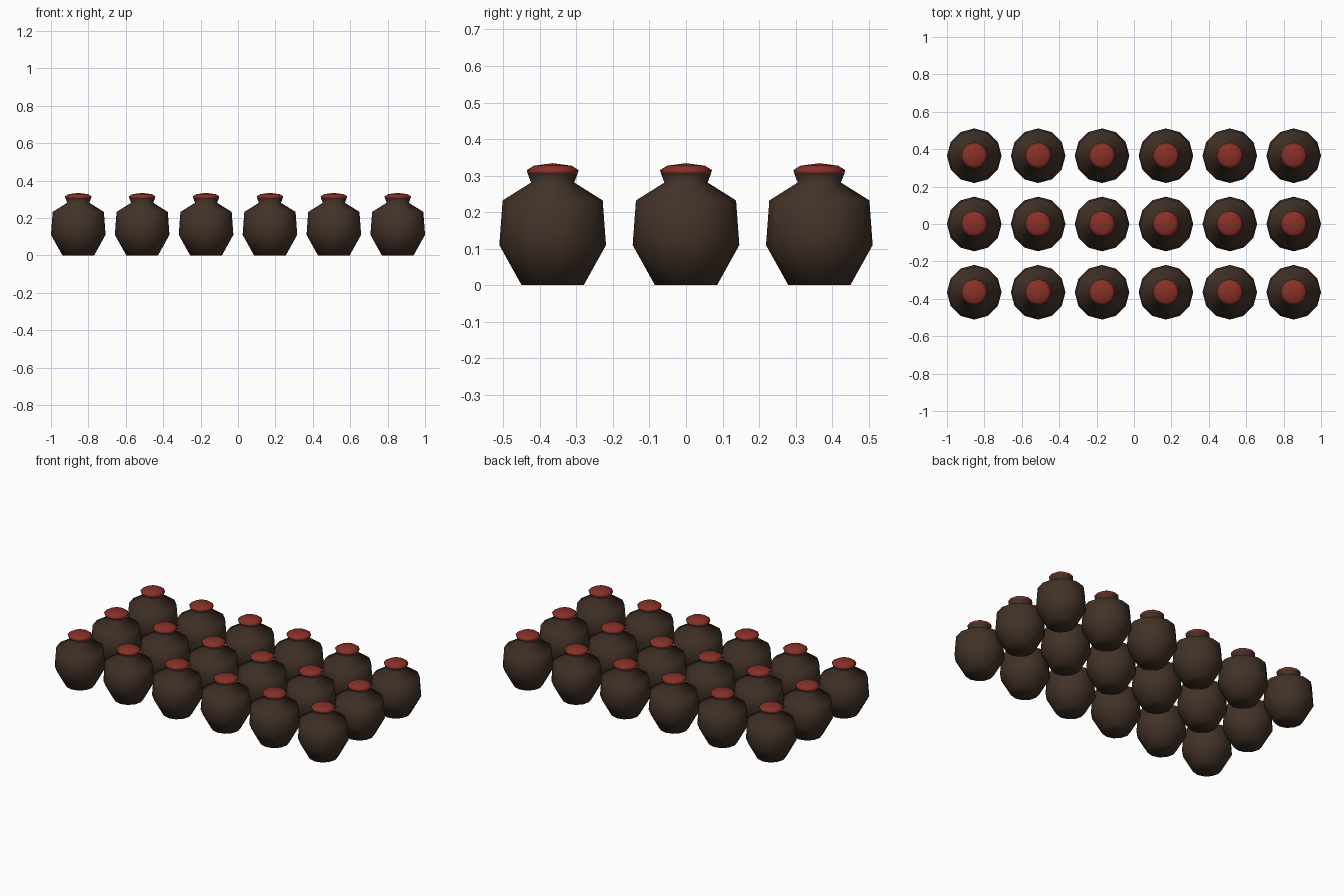
import bpy, bmesh
from math import cos, sin, tau

cube = bpy.data.objects.get("Cube")
if cube:
    bpy.data.objects.remove(cube, do_unlink=True)

SIDES = 12


def material(name, colour):
    mat = bpy.data.materials.new(name)
    mat.use_nodes = True
    mat.diffuse_color = colour
    bsdf = next(n for n in mat.node_tree.nodes if n.type == "BSDF_PRINCIPLED")
    bsdf.inputs["Base Color"].default_value = colour
    bsdf.inputs["Roughness"].default_value = 0.9
    return mat


def lathe(name, profile, mat):
    """Revolve (radius, height) points; a zero radius closes to a tip."""
    bm = bmesh.new()
    rings = []
    for r, z in profile:
        count = SIDES if r else 1
        rings.append([bm.verts.new((r * cos(tau * i / SIDES), r * sin(tau * i / SIDES), z))
                      for i in range(count)])
    for low, high in zip(rings, rings[1:]):
        for i in range(SIDES):
            j = (i + 1) % SIDES
            if len(high) == 1:
                bm.faces.new((low[i], low[j], high[0]))
            else:
                bm.faces.new((low[i], low[j], high[j], high[i]))
    if len(rings[0]) > 1:
        bm.faces.new(reversed(rings[0]))
    for face in bm.faces:
        face.smooth = True
    mesh = bpy.data.meshes.new(name)
    bm.to_mesh(mesh)
    bm.free()
    mesh.materials.append(mat)
    return mesh


clay = material("dark brown clay", (0.055, 0.032, 0.021, 1))
wax = material("red wax", (0.24, 0.030, 0.021, 1))

# Jar: tapered foot, wide belly, sloped shoulder and flared neck
jar = lathe("jar_body", [(0.085, 0), (0.146, 0.11), (0.137, 0.232),
                         (0.059, 0.281), (0.068, 0.304)], clay)
# Stopper: thin rim with a shallow domed top
stopper = lathe("jar_stopper", [(0.068, 0.304), (0.071, 0.315),
                                (0.052, 0.327), (0, 0.334)], wax)

# Rows of jars
for row in range(3):
    for col in range(6):
        for mesh in (jar, stopper):
            obj = bpy.data.objects.new(f"{mesh.name}_{row + 1}_{col + 1}", mesh)
            obj.location = ((col - 2.5) * 0.3416, (row - 1) * 0.365, 0)
            bpy.context.collection.objects.link(obj)
